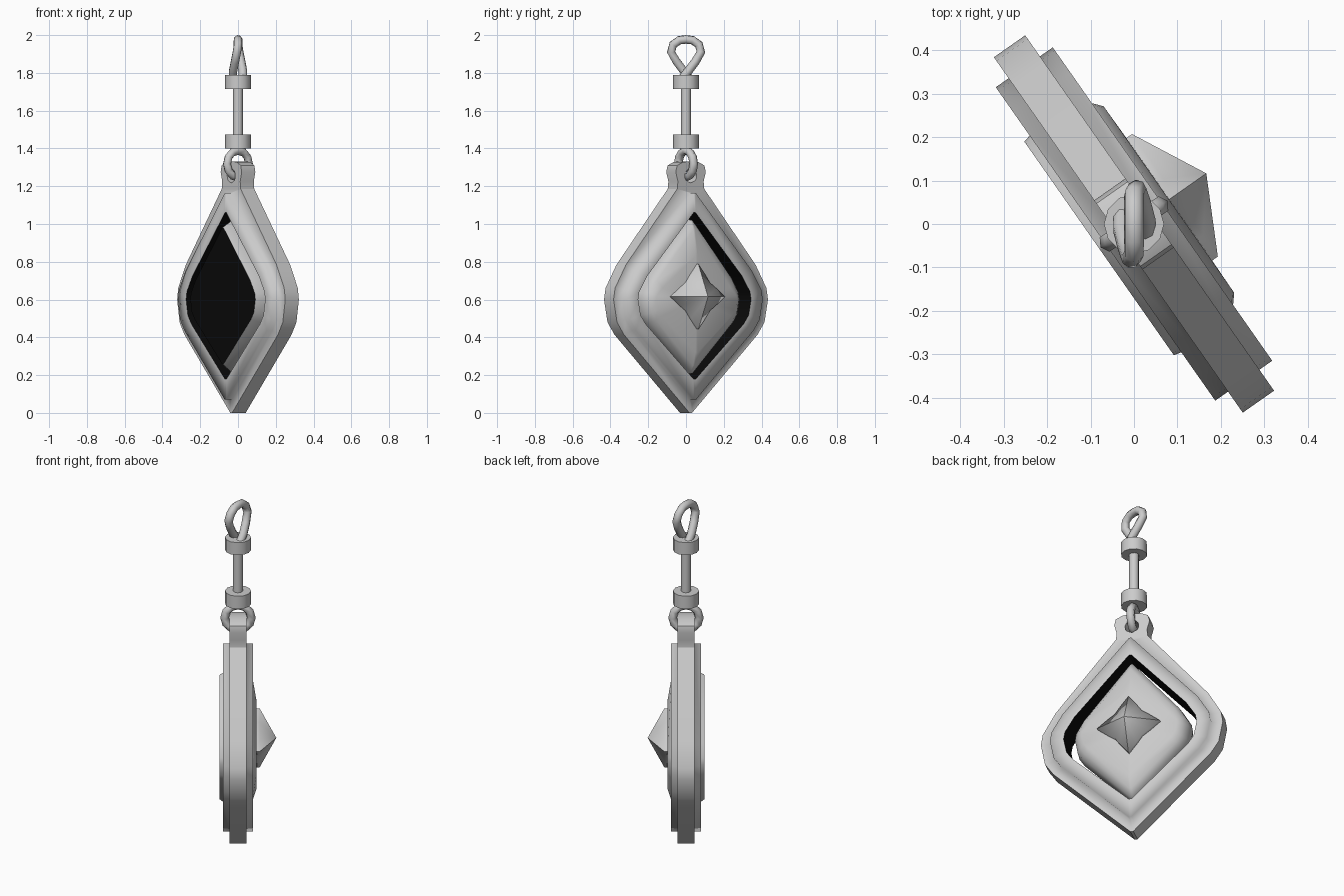
import bpy, bmesh, math
from mathutils import Vector

if "Cube" in bpy.data.objects:
    bpy.data.objects.remove(bpy.data.objects["Cube"])

TURN = math.radians(-55)      # the pendant hangs turned about z
MID = 0.6                     # height of the widest point

black = bpy.data.materials.new("black")
black.diffuse_color = (0.003, 0.003, 0.003, 1)
black.use_nodes = True
black.node_tree.nodes["Principled BSDF"].inputs["Base Color"].default_value = black.diffuse_color


def finish(ob, angle=40):
    bpy.ops.object.select_all(action='DESELECT')
    ob.select_set(True)
    bpy.context.view_layer.objects.active = ob
    bpy.ops.object.shade_smooth_by_angle(angle=math.radians(angle))
    return ob


def loft(name, loops, wrap=False, cap=None, angle=40, mat=None):
    """Bridge equal-length closed loops; cap = (height, depth) fans the last one shut."""
    bm = bmesh.new()
    rings = [[bm.verts.new(p) for p in lp] for lp in loops]
    pairs = list(zip(rings, rings[1:])) + ([(rings[-1], rings[0])] if wrap else [])
    for a, b in pairs:
        for i in range(len(a)):
            j = (i + 1) % len(a)
            bm.faces.new((a[i], a[j], b[j], b[i]))
    if cap:
        tip = bm.verts.new((0, cap[1], cap[0]))
        for i, v in enumerate(rings[-1]):
            bm.faces.new((v, rings[-1][(i + 1) % len(rings[-1])], tip))
    bmesh.ops.recalc_face_normals(bm, faces=bm.faces)
    me = bpy.data.meshes.new(name)
    bm.to_mesh(me)
    bm.free()
    if mat:
        me.materials.append(mat)
    ob = bpy.data.objects.new(name, me)
    bpy.context.collection.objects.link(ob)
    ob.rotation_euler.z = TURN
    return finish(ob, angle)


def diamond(w, zt, zb, n, tw=0.006):
    """Diamond outline with rounded side corners, at depth n."""
    up, dn = (1.28 if tw > 0.05 else zt) - MID, MID - zb
    right = [(0.008, zb), (.865 * w, MID - .31 * dn), (.955 * w, MID - .2 * dn), (w, MID),
             (.98 * w, MID + .09 * up), (.84 * w, MID + .27 * up), (tw, zt)]
    return [(x, n, z) for x, z in right] + [(-x, n, z) for x, z in reversed(right)]


# stepped frame: outer rim, two softly shaded faces and a dark inner wall
OUT, STEP, HOLE = (0.499, 1.185, 0.0), (0.44, 1.165, 0.07), (0.365, 1.06, 0.18)
T1, T2 = 0.044, 0.08
loft("frame_rim", [diamond(*OUT, -T1, 0.088), diamond(*OUT, T1, 0.088)])
for s, name in ((1, "frame_face_back"), (-1, "frame_face_front")):
    loft(name, [diamond(*OUT, s * T1, 0.088), diamond(*STEP, s * T1),
                diamond(*STEP, s * T2), diamond(*HOLE, s * T2)], angle=180)
loft("frame_inner_wall", [diamond(*HOLE, -T2), diamond(*HOLE, T2)], mat=black)

# pillow-shaped inner plate with a dark back
BACK = diamond(0.30, 0.98, 0.26, -0.098)
loft("inner_plate", [BACK, diamond(0.318, 1.03, 0.2, -0.02), diamond(0.31, 1.02, 0.21, 0.05),
                     diamond(0.288, 0.97, 0.25, 0.076), diamond(0.262, 0.83, 0.32, 0.098)],
     cap=(0.6, 0.101), angle=180)
loft("plate_back", [BACK, diamond(0.15, 0.79, 0.43, -0.098)], cap=(MID, -0.098), mat=black)


# four-pointed gem with concave sides
def star(r, n, zc=0.615):
    pts = []
    for i in range(16):
        k = (1.0, 0.71, 0.61, 0.71)[i % 4]
        a = math.tau * i / 16
        pts.append((r * k * math.cos(a), n, zc + r * k * math.sin(a)))
    return pts


loft("gem", [star(0.172, 0.09), star(0.172, 0.115)], cap=(0.615, 0.203), angle=55)

# lug with a round hole
half = [(.088, 1.18), (.083, 1.225), (.097, 1.275), (.088, 1.31), (.05, 1.328)]
outline = [(0, 1.18)] + half + [(0, 1.332)] + [(-x, z) for x, z in reversed(half)]
C = Vector((0, 1.255))
hole = [tuple(C + 0.038 * (Vector(p) - C).normalized()) for p in outline]
loft("lug", [[(x, n, z) for x, z in lp]
             for lp, n in ((outline, T1), (hole, T1), (hole, -T1), (outline, -T1))], wrap=True)

# link ring through the lug
bpy.ops.mesh.primitive_torus_add(location=(0, 0, 1.318), rotation=(0, math.pi / 2, TURN),
                                 major_radius=0.071, minor_radius=0.023,
                                 major_segments=12, minor_segments=6)
bpy.context.object.name = "link_ring"
finish(bpy.context.object, 65)

# collars and rod
for name, r, z0, z1 in (("lower_collar", .069, 1.4, 1.475), ("rod", .026, 1.46, 1.74),
                        ("upper_collar", .069, 1.715, 1.788)):
    bpy.ops.mesh.primitive_cylinder_add(vertices=12, radius=r, depth=z1 - z0,
                                        location=(0, 0, (z0 + z1) / 2))
    bpy.context.object.name = name
    finish(bpy.context.object)

# teardrop cord loop, its two ends side by side in the collar
side = [(.026, -.02, 1.77), (.026, .012, 1.81), (.016, .05, 1.86), (.006, .079, 1.91),
        (0, .068, 1.95), (0, .035, 1.973)]
path = side + [(0, 0, 1.977)] + [(-x, -y, z) for x, y, z in reversed(side)]
cu = bpy.data.curves.new("cord_loop", 'CURVE')
cu.dimensions = '3D'
cu.bevel_depth = 0.023
cu.bevel_resolution = 2
cu.use_fill_caps = True
sp = cu.splines.new('POLY')
sp.points.add(len(path) - 1)
for pt, co in zip(sp.points, path):
    pt.co = (*co, 1)
loop = bpy.data.objects.new("cord_loop", cu)
bpy.context.collection.objects.link(loop)
bpy.ops.object.select_all(action='DESELECT')
loop.select_set(True)
bpy.context.view_layer.objects.active = loop
bpy.ops.object.convert(target='MESH')
finish(bpy.context.object, 65)
